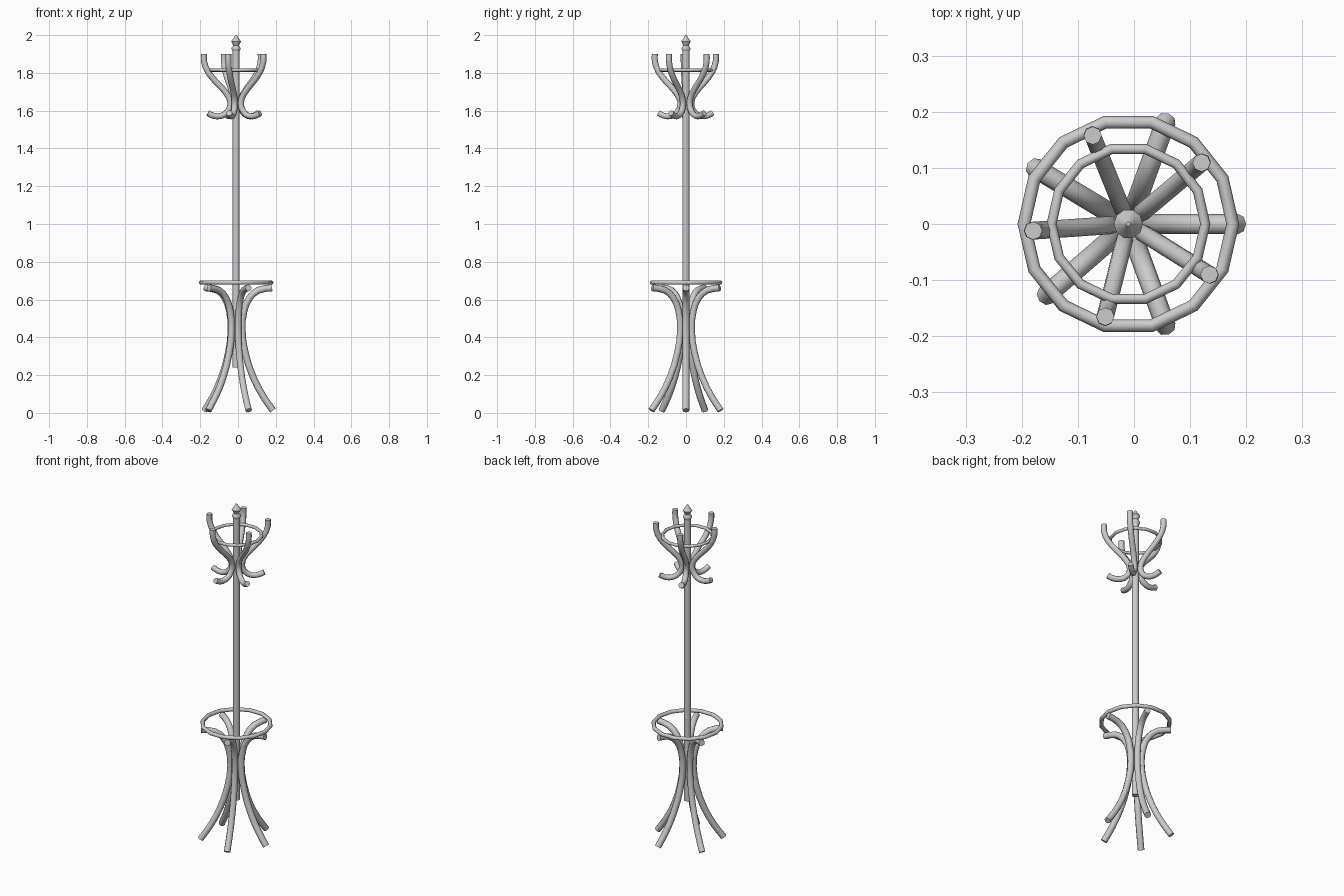
import bpy, bmesh, math

if "Cube" in bpy.data.objects:
    bpy.data.objects.remove(bpy.data.objects["Cube"])

CX = -0.01  # the pole axis sits slightly left of centre


def smooth(obj, angle=50):
    bpy.ops.object.select_all(action='DESELECT')
    obj.select_set(True)
    bpy.context.view_layer.objects.active = obj
    bpy.ops.object.shade_smooth_by_angle(angle=math.radians(angle))


def bent_tube(name, profile, radius, angle_deg):
    """Sweep an 8-sided tube along a (radius, height) profile turned about the pole."""
    cu = bpy.data.curves.new(name, 'CURVE')
    cu.dimensions = '3D'
    cu.bevel_depth = radius
    cu.bevel_resolution = 2
    cu.resolution_u = 2
    cu.use_fill_caps = True
    sp = cu.splines.new('BEZIER')
    sp.bezier_points.add(len(profile) - 1)
    a = math.radians(angle_deg)
    for p, (r, z) in zip(sp.bezier_points, profile):
        p.co = (CX + r * math.cos(a), r * math.sin(a), z)
        p.handle_left_type = p.handle_right_type = 'AUTO'
    obj = bpy.data.objects.new(name, cu)
    bpy.context.collection.objects.link(obj)
    bpy.ops.object.select_all(action='DESELECT')
    obj.select_set(True)
    bpy.context.view_layer.objects.active = obj
    bpy.ops.object.convert(target='MESH')
    smooth(bpy.context.view_layer.objects.active)


def lathe(name, profile, sides):
    """Revolve a (radius, height) profile around the pole axis, capping both ends."""
    bm = bmesh.new()
    rings = []
    for r, z in profile:
        rings.append([bm.verts.new((CX + r * math.cos(2 * math.pi * i / sides),
                                    r * math.sin(2 * math.pi * i / sides), z))
                      for i in range(sides)])
    for lo, hi in zip(rings, rings[1:]):
        for i in range(sides):
            j = (i + 1) % sides
            bm.faces.new((lo[i], lo[j], hi[j], hi[i]))
    bm.faces.new(rings[0][::-1])
    bm.faces.new(rings[-1])
    me = bpy.data.meshes.new(name)
    bm.to_mesh(me)
    bm.free()
    obj = bpy.data.objects.new(name, me)
    bpy.context.collection.objects.link(obj)
    smooth(obj)


def hoop(name, major, minor, z):
    bpy.ops.mesh.primitive_torus_add(major_segments=14, minor_segments=8,
                                     major_radius=major, minor_radius=minor,
                                     location=(CX, 0, z))
    obj = bpy.context.object
    obj.name = name
    smooth(obj)


# Central pole and turned finial
lathe("pole", [(0.019, 0.24), (0.019, 1.92)], 10)
lathe("finial", [(0.019, 1.915), (0.024, 1.925), (0.024, 1.932), (0.015, 1.945),
                 (0.026, 1.967), (0.013, 1.985), (0.004, 2.0)], 10)

# Umbrella hoop and hook brace hoop
hoop("umbrella_hoop", 0.186, 0.0115, 0.69)
hoop("hook_hoop", 0.137, 0.009, 1.815)

# Bent legs
leg = [(0.195, 0.013), (0.145, 0.085), (0.09, 0.19), (0.048, 0.32), (0.032, 0.44),
       (0.042, 0.54), (0.072, 0.61), (0.12, 0.65), (0.19, 0.662)]
for i, ang in enumerate((0, 70, 149, 221, 290)):
    bent_tube(f"leg_{i + 1}", leg, 0.018, ang)

# S-shaped coat hooks
hook = [(0.17, 1.9), (0.17, 1.86), (0.148, 1.803), (0.1, 1.745), (0.05, 1.69),
        (0.03, 1.64), (0.045, 1.595), (0.08, 1.572), (0.12, 1.573), (0.15, 1.587)]
for i in range(5):
    bent_tube(f"coat_hook_{i + 1}", hook, 0.016, 40 + 72 * i)
